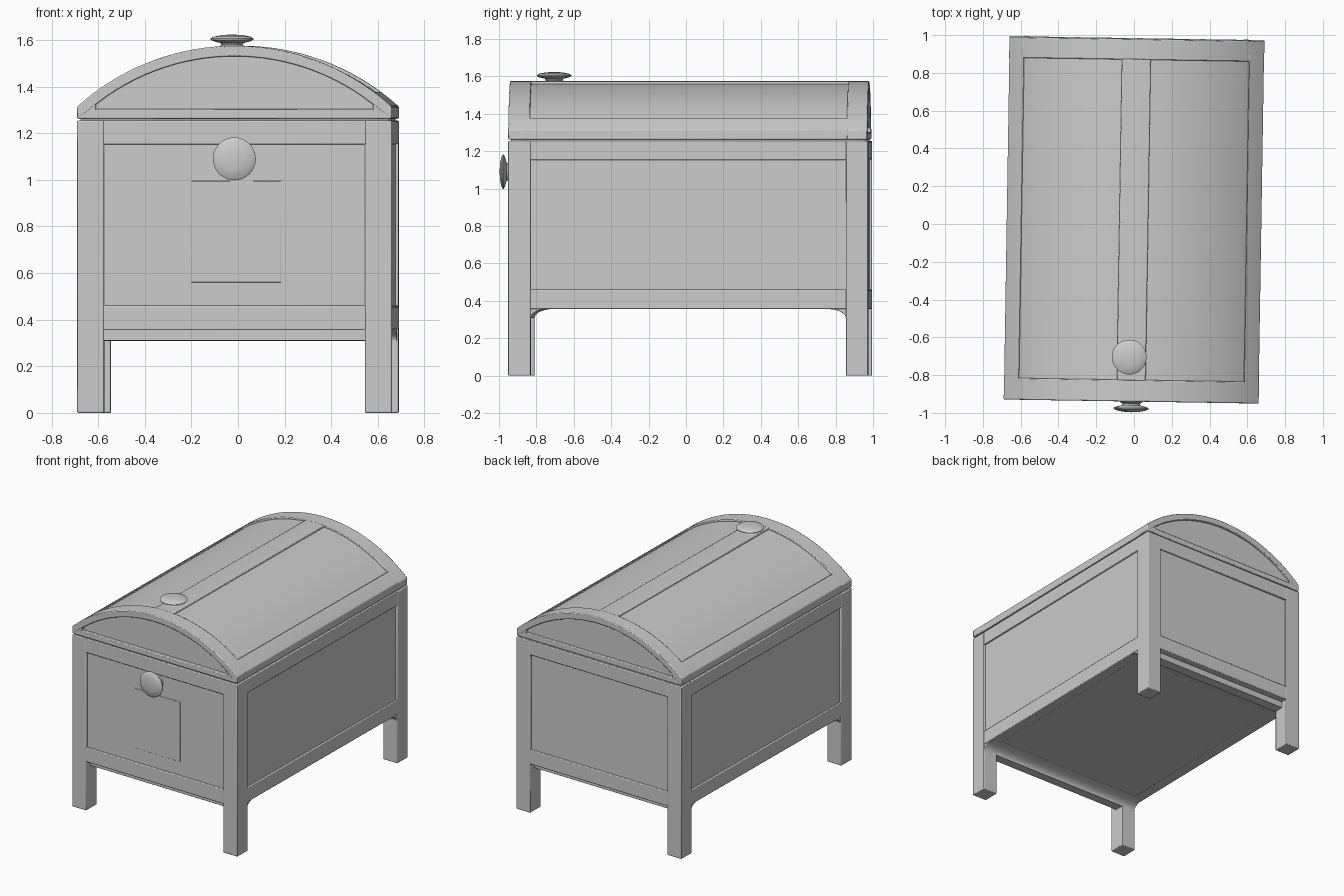
import bpy, bmesh, math
from mathutils import Matrix

if "Cube" in bpy.data.objects:
    bpy.data.objects.remove(bpy.data.objects["Cube"])

TURN = Matrix.Rotation(-0.016, 4, 'Z')      # the whole chest sits very slightly turned
HX, Y0, Y1 = 0.675, -0.94, 0.985            # outer half width, front and back
LEG_X, LEG_Y = 0.115, 0.12
ARC_Z, R = 0.572, 1.003                     # lid arc centre height and radius
LID_Z = 1.262


def finish(name, bm, bevel=0.005):
    bmesh.ops.recalc_face_normals(bm, faces=bm.faces)
    bm.transform(TURN)
    mesh = bpy.data.meshes.new(name)
    bm.to_mesh(mesh)
    bm.free()
    obj = bpy.data.objects.new(name, mesh)
    bpy.context.collection.objects.link(obj)
    if bevel:
        mod = obj.modifiers.new("soft_edges", 'BEVEL')
        mod.width, mod.segments = bevel, 2
        mod.limit_method = 'ANGLE'
        mod.angle_limit = math.radians(40)
    return obj


def box(name, x0, x1, y0, y1, z0, z1, bevel=0.005):
    bm = bmesh.new()
    bmesh.ops.create_cube(bm, size=1)
    for v in bm.verts:
        v.co = ((x0 + x1) / 2 + v.co.x * (x1 - x0),
                (y0 + y1) / 2 + v.co.y * (y1 - y0),
                (z0 + z1) / 2 + v.co.z * (z1 - z0))
    return finish(name, bm, bevel)


def prism(name, pts, along, a, b, bevel=0.005):
    """Extrude a profile (u, z) along 'x' or 'y' from a to b."""
    bm = bmesh.new()
    def place(u, z, t):
        return (t, u, z) if along == 'x' else (u, t, z)
    face = bm.faces.new([bm.verts.new(place(u, z, a)) for u, z in pts])
    ext = bmesh.ops.extrude_face_region(bm, geom=[face])
    shift = place(0, 0, b - a)
    bmesh.ops.translate(bm, vec=shift, verts=[g for g in ext['geom'] if isinstance(g, bmesh.types.BMVert)])
    return finish(name, bm, bevel)


def arc(x0, x1, r, n):
    xs = [x0 + (x1 - x0) * i / n for i in range(n + 1)]
    return [(x, max(LID_Z, ARC_Z + math.sqrt(r * r - x * x))) for x in xs]


def lid_strip(name, x0, x1, y0, y1, thick, n=32, flat=False):
    """Curved lid piece; flat=True fills it down to the lid's lower edge."""
    inner = [(x1, LID_Z), (x0, LID_Z)] if flat else arc(x1, x0, R - thick, n)
    return prism(name, arc(x0, x1, R, n) + inner, 'y', y0, y1)


def knob(name, matrix):
    """Lathed mushroom knob, base at origin, pointing along +z."""
    prof = [(0, -0.02), (0.06, -0.02), (0.06, 0.003), (0.045, 0.012), (0.05, 0.02), (0.08, 0.028),
            (0.092, 0.034), (0.092, 0.039), (0.08, 0.047), (0.045, 0.054), (0, 0.057)]
    bm = bmesh.new()
    vs = [bm.verts.new((r, 0, z)) for r, z in prof]
    es = [bm.edges.new(p) for p in zip(vs, vs[1:])]
    bmesh.ops.spin(bm, geom=vs + es, cent=(0, 0, 0), axis=(0, 0, 1), angle=math.tau, steps=40)
    bmesh.ops.remove_doubles(bm, verts=bm.verts, dist=1e-5)
    bm.transform(matrix)
    return finish(name, bm, 0)


# Recessed panel body
IN = 0.014
box("body_panels", -HX + IN, HX - IN, Y0 + IN, Y1 - IN, 0.357, 1.28, 0)

# Corner posts running down into legs
for sx, side in ((-1, "left"), (1, "right")):
    xs = sorted((sx * HX, sx * (HX - LEG_X)))
    box(f"front_{side}_leg", *xs, Y0, Y0 + LEG_Y, 0, 1.254)
    box(f"back_{side}_leg", *xs, Y1 - LEG_Y, Y1, 0, 1.254)

# Frame rails
for z0, z1, lvl in ((0.355, 0.46, "lower"), (1.152, 1.254, "upper")):
    xr = HX - LEG_X + 0.006
    box(f"front_{lvl}_rail", -xr, xr, Y0 + 0.001, Y0 + 0.08, z0, z1)
    box(f"back_{lvl}_rail", -xr, xr, Y1 - 0.08, Y1 - 0.001, z0, z1)
    for sx, side in ((-1, "left"), (1, "right")):
        xs = sorted((sx * (HX - 0.001), sx * (HX - 0.08)))
        box(f"{side}_{lvl}_rail", *xs, Y0 + LEG_Y - 0.006, Y1 - LEG_Y + 0.006, z0, z1)

# Curved underside lips between the legs
for edge, s, name in ((Y0 + LEG_Y, 1, "front_lip"), (Y1 - LEG_Y, -1, "back_lip")):
    pts = [(edge - s * 0.07, 0.37), (edge - s * 0.07, 0.31), (edge, 0.308)]
    for i in range(1, 9):
        t = i / 8 * math.pi / 2
        pts.append((edge + s * 0.1 * (1 - math.cos(t)), 0.308 + 0.048 * math.sin(t)))
    pts.append((edge + s * 0.1, 0.37))
    prism(name, pts, 'x', -HX + 0.006, HX - 0.006, 0.003)

# Lid core with recessed curved panels and gables
w = HX - 0.01
prism("lid_panels", arc(-w, w, R - 0.012, 40) + [(w, LID_Z + 0.002), (-w, LID_Z + 0.002)],
      'y', Y0 + 0.022, Y1 - 0.022, 0)

# Lid frame: arched ends, ridge strip, eaves and gable rails
lid_strip("lid_front_arch", -HX, HX, Y0, -0.825, 0.045)
lid_strip("lid_back_arch", -HX, HX, 0.87, Y1 - 0.005, 0.045)
lid_strip("lid_ridge_strip", -0.078, 0.075, -0.83, 0.875, 0.03, 8)
lid_strip("lid_left_eave", -HX + 0.001, -0.595, Y0 + 0.001, Y1 - 0.006, 0, 6, True)
lid_strip("lid_right_eave", 0.595, HX - 0.001, Y0 + 0.001, Y1 - 0.006, 0, 6, True)
box("lid_front_rail", -0.62, 0.62, Y0 + 0.001, Y0 + 0.06, LID_Z, 1.303)
box("lid_back_rail", -0.62, 0.62, Y1 - 0.06, Y1 - 0.006, LID_Z, 1.303)

# Thin plain plate on the front panel
box("front_plate", -0.185, 0.2, Y0 + IN - 0.003, Y0 + 0.03, 0.56, 0.995, 0.002)

# Knobs on front and lid
knob("front_knob", Matrix.Translation((0, Y0, 1.09)) @ Matrix.Rotation(math.pi / 2, 4, 'X'))
knob("lid_knob", Matrix.Translation((-0.014, -0.705, 1.567)))

# Smooth shading with sharp corners
for obj in bpy.context.collection.objects:
    obj.select_set(True)
    bpy.context.view_layer.objects.active = obj
bpy.ops.object.shade_smooth_by_angle(angle=math.radians(35))
